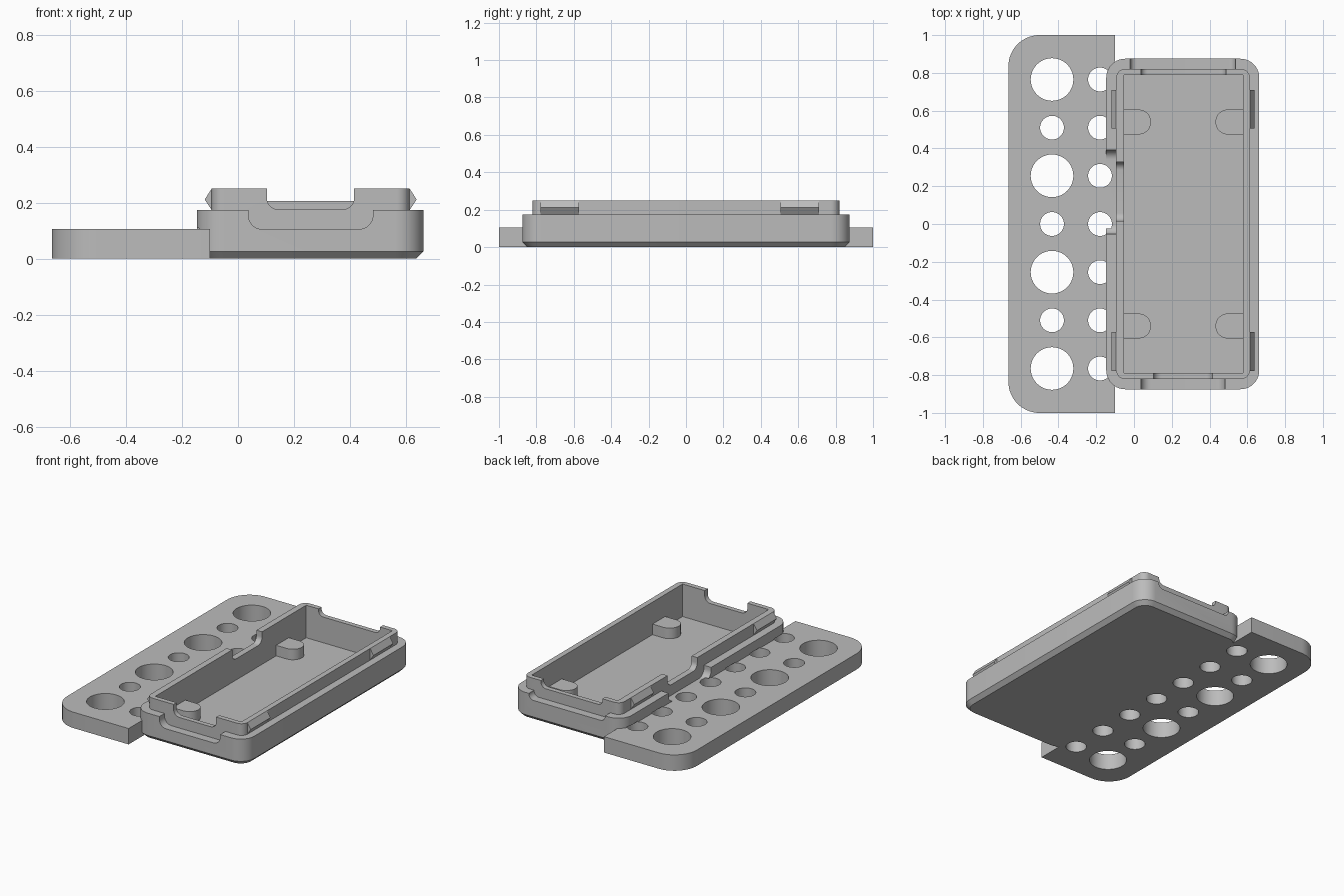
import bpy, bmesh, math

if "Cube" in bpy.data.objects:
    bpy.data.objects.remove(bpy.data.objects["Cube"])

grey = bpy.data.materials.new("plastic_grey")
grey.diffuse_color = (0.5, 0.5, 0.5, 1)
grey.use_nodes = True
grey.node_tree.nodes["Principled BSDF"].inputs["Base Color"].default_value = grey.diffuse_color


def outline(u0, u1, v0, v1, r=(0, 0, 0, 0), seg=10):
    """Rectangle with its own radius per corner: low-low, high-low, high-high, low-high."""
    corners = [(u0, v0, 1, 1), (u1, v0, -1, 1), (u1, v1, -1, -1), (u0, v1, 1, -1)]
    pts = []
    for k, (u, v, su, sv) in enumerate(corners):
        n = seg if r[k] else 0
        for i in range(n + 1):
            a = math.pi * (1 + k / 2) + (math.pi / 2) * (i / n if n else 0)
            p = (u + r[k] * (su + math.cos(a)), v + r[k] * (sv + math.sin(a))) if n else (u, v)
            if not pts or math.dist(p, pts[-1]) > 1e-5:
                pts.append(p)
    if math.dist(pts[0], pts[-1]) < 1e-5:
        pts.pop()
    return pts


def loft(name, rings, axis="z"):
    """Closed solid through equal outlines, each given with its position on the axis."""
    place = {"z": lambda u, v, w: (u, v, w),
             "y": lambda u, v, w: (u, w, v),
             "x": lambda u, v, w: (w, u, v)}[axis]
    bm = bmesh.new()
    loops = [[bm.verts.new(place(u, v, w)) for u, v in pts] for pts, w in rings]
    n = len(loops[0])
    bm.faces.new(loops[0])
    bm.faces.new(loops[-1])
    for a, b in zip(loops, loops[1:]):
        for i in range(n):
            j = (i + 1) % n
            bm.faces.new((a[i], a[j], b[j], b[i]))
    bmesh.ops.recalc_face_normals(bm, faces=bm.faces)
    mesh = bpy.data.meshes.new(name)
    bm.to_mesh(mesh)
    bm.free()
    mesh.materials.append(grey)
    ob = bpy.data.objects.new(name, mesh)
    bpy.context.collection.objects.link(ob)
    return ob


def prism(name, pts, lo, hi, axis="z"):
    return loft(name, [(pts, lo), (pts, hi)], axis)


def combine(target, tool, operation="DIFFERENCE"):
    bpy.context.view_layer.objects.active = target
    mod = target.modifiers.new("combine", "BOOLEAN")
    mod.operation, mod.solver, mod.object = operation, "EXACT", tool
    bpy.ops.object.modifier_apply(modifier=mod.name)
    bpy.data.objects.remove(tool)


def notch(target, a0, a1, bottom, r, lo, hi, axis):
    """U-shaped opening, rounded at the bottom."""
    combine(target, prism("notch_cutter", outline(a0, a1, bottom, 0.4, (r, r, 0, 0)), lo, hi, axis))


# Outer case with bottom chamfer
X0, X1, Y = -0.147, 0.663, 0.875
R, C = 0.1, 0.026
full = outline(X0, X1, -Y, Y, (R,) * 4)
base = outline(X0 + C, X1 - C, -Y + C, Y - C, (R - C,) * 4)
case = loft("case", [(base, 0), (full, C), (full, 0.173)])

# Raised lip
LX0, LX1, LY = -0.094, 0.613, 0.82
lip = prism("lip", outline(LX0, LX1, -LY, LY, (0.045,) * 4), 0.035 - 0.015, 0.25)

# Cable openings: wide step in the case, narrower one in the lip
notch(case, 0.037, 0.482, 0.105, 0.05, -1, -0.79, "y")
notch(case, -0.02, 0.537, 0.135, 0.035, 0.79, 1, "y")
notch(case, -0.053, 0.392, 0.105, 0.05, -0.3, -0.06, "x")
notch(lip, 0.103, 0.415, 0.175, 0.042, -1, -0.6, "y")
notch(lip, 0.037, 0.487, 0.205, 0.035, 0.6, 1, "y")
notch(lip, 0.016, 0.327, 0.175, 0.042, -0.3, 0.1, "x")
combine(case, lip, "UNION")

# Cavity
CX0, CX1, CY, FLOOR = -0.053, 0.577, 0.788, 0.035
combine(case, prism("cavity_cutter", outline(CX0, CX1, -CY, CY), FLOOR, 0.4))

# Mounting plate with rounded outer corners
plate = prism("mounting_plate", outline(-0.665, -0.10, -1, 1, (0.165, 0, 0, 0.165), 16), 0, 0.105)


# Hole grid: alternating large and small outer row, small inner row
def hole(target, x, y, r, top):
    combine(target, prism("hole_cutter", outline(x - r, x + r, y - r, y + r, (r,) * 4), -0.1, top))


for i in range(7):
    y = (i - 3) * 0.255
    hole(plate, -0.434, y, 0.113 if i % 2 == 0 else 0.063, 0.3)
    hole(plate, -0.18, y, 0.063, 0.3)
    hole(case, -0.18, y, 0.063, 0.11)

# Rounded support posts on the floor
parts = [case, plate]
r = 0.066
for side, yc in (("front", -0.54), ("back", 0.54)):
    parts.append(prism("post_left_" + side,
                       outline(CX0 - 0.01, 0.09, yc - r, yc + r, (0, r, r, 0)), FLOOR - 0.01, 0.105))
    parts.append(prism("post_right_" + side,
                       outline(0.431, CX1 + 0.01, yc - r, yc + r, (r, 0, 0, r)), FLOOR - 0.01, 0.105))

# Wedge-shaped snap clips on both long sides of the lip
for side, x, out in (("left", LX0, -0.025), ("right", LX1, 0.025)):
    for end, y0, y1 in (("front", -0.778, -0.572), ("back", 0.505, 0.71)):
        wedge = [(x - out * 0.3, 0.25), (x, 0.25), (x + out, 0.211), (x, 0.173), (x - out * 0.3, 0.173)]
        parts.append(prism("clip_%s_%s" % (side, end), wedge, y0, y1, "y"))

# Smooth curves, keep edges sharp
bpy.ops.object.select_all(action="DESELECT")
for ob in parts:
    ob.select_set(True)
bpy.context.view_layer.objects.active = case
bpy.ops.object.shade_smooth_by_angle(angle=math.radians(30))
